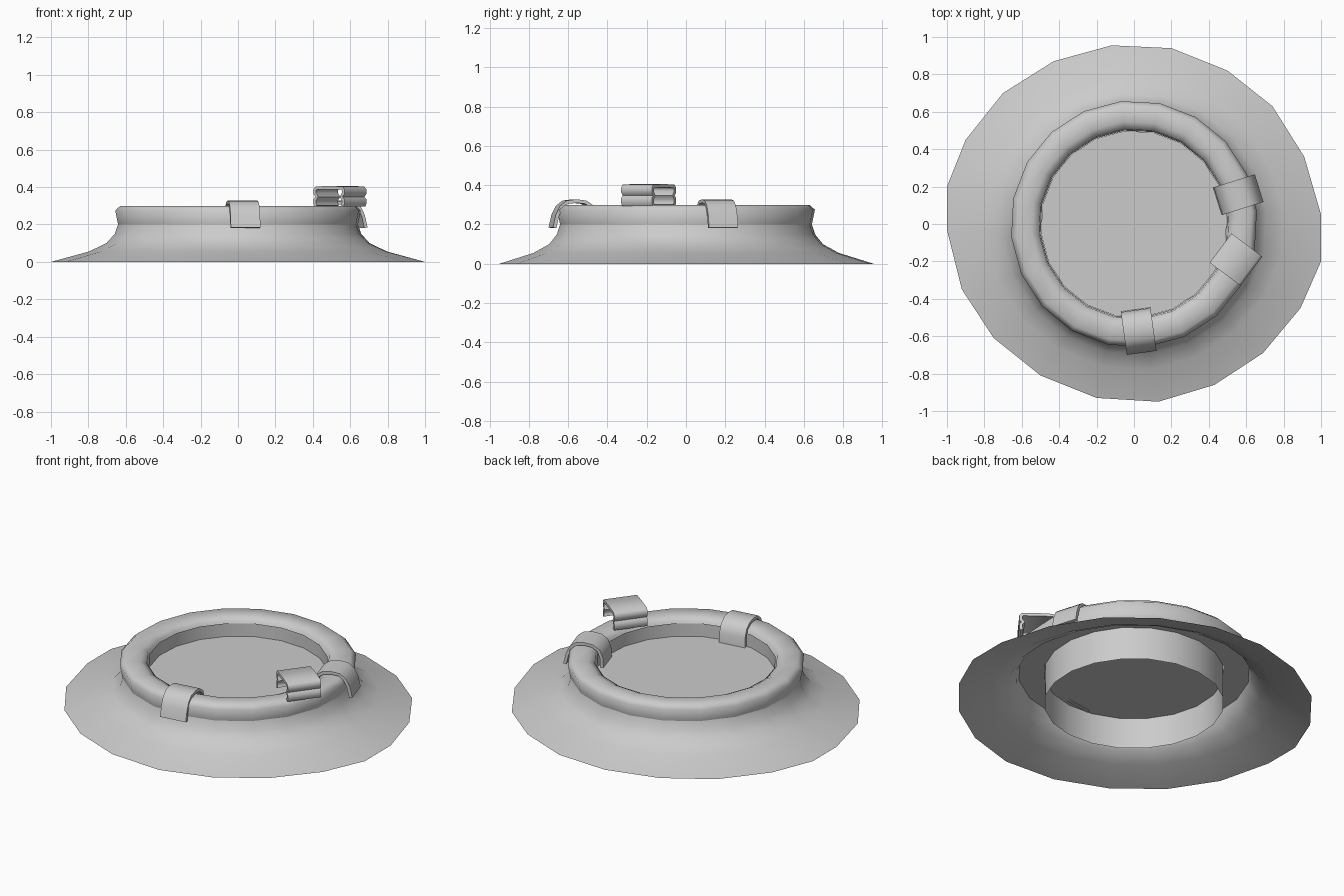
import bpy, bmesh, math
from mathutils import Vector

if "Cube" in bpy.data.objects:
    bpy.data.objects.remove(bpy.data.objects["Cube"])

N = 20
ANG = [math.radians(96 - 18 * k) for k in range(N)]


def finish(name, bm, angle=50):
    bmesh.ops.recalc_face_normals(bm, faces=bm.faces)
    me = bpy.data.meshes.new(name)
    bm.to_mesh(me)
    bm.free()
    ob = bpy.data.objects.new(name, me)
    bpy.context.collection.objects.link(ob)
    bpy.ops.object.select_all(action='DESELECT')
    ob.select_set(True)
    bpy.context.view_layer.objects.active = ob
    bpy.ops.object.shade_smooth_by_angle(angle=math.radians(angle))
    return ob


def circle(r, z):
    return [Vector((r * math.cos(a), r * math.sin(a), z)) for a in ANG]


def loft(name, rings, closed=False, angle=50):
    bm = bmesh.new()
    vs = [[bm.verts.new(p) for p in ring] for ring in rings]
    pairs = list(zip(vs, vs[1:])) + ([(vs[-1], vs[0])] if closed else [])
    for a, b in pairs:
        for i in range(N):
            j = (i + 1) % N
            bm.faces.new((a[i], a[j], b[j], b[i]))
    return finish(name, bm, angle)


# flared skirt with an uneven ground outline
outline = [(-.12, .955), (.20, .94), (.50, .82), (.74, .63), (.91, .36),
           (1, .05), (1, -.20), (.89, -.45), (.69, -.69), (.43, -.86),
           (.13, -.95), (-.20, -.93), (-.50, -.81), (-.75, -.61), (-.92, -.35),
           (-1, -.03), (-1, .20), (-.90, .45), (-.70, .70), (-.43, .87)]
base = [Vector((x, y, 0)) for x, y in outline]
rings = [base]
for t, z in [(.42, .055), (.15, .10), (.02, .15)]:
    ring = [c.lerp(b, t) for c, b in zip(circle(.655, 0), base)]
    rings.append([Vector((p.x, p.y, z)) for p in ring])
rings.append(circle(.645, .20))
loft("skirt", rings, angle=80)

# rounded rim
rim = [(.645, .20), (.66, .275), (.632, .30), (.55, .30), (.51, .28), (.502, .20)]
loft("rim", [circle(r, z) for r, z in rim], closed=True, angle=60)

# inner wall and flat surface inside it
loft("inner_wall", [circle(.50, .27), circle(.50, 0)])
bm = bmesh.new()
bm.faces.new([bm.verts.new(p) for p in circle(.50, .19)])
finish("inner_disc", bm)


# bent sheet: profile of (radial, height) points extruded sideways
def strap(name, profile, width, loc, turn):
    bm = bmesh.new()
    sides = [[bm.verts.new((r, s * width / 2, z)) for r, z in profile] for s in (-1, 1)]
    a, b = sides
    for i in range(len(profile) - 1):
        bm.faces.new((a[i], a[i + 1], b[i + 1], b[i]))
    bm.normal_update()
    if sum(f.normal.z for f in bm.faces) < 0:
        bmesh.ops.reverse_faces(bm, faces=bm.faces)
    me = bpy.data.meshes.new(name)
    bm.to_mesh(me)
    bm.free()
    ob = bpy.data.objects.new(name, me)
    bpy.context.collection.objects.link(ob)
    ob.location = (*loc, 0)
    ob.rotation_euler.z = math.radians(turn)
    mod = ob.modifiers.new("thickness", 'SOLIDIFY')
    mod.thickness = .018
    mod.offset = -1
    bpy.ops.object.select_all(action='DESELECT')
    ob.select_set(True)
    bpy.context.view_layer.objects.active = ob
    bpy.ops.object.modifier_apply(modifier="thickness")
    bpy.ops.object.shade_smooth_by_angle(angle=math.radians(60))


# straps draped over the rim
drape = [(-.112, .185), (-.108, .25), (-.09, .295), (-.05, .322), (0, .328),
         (.05, .322), (.085, .295), (.107, .25), (.122, .185)]
strap("front_strap", drape, .16, (.024, -.568), -82)
strap("side_strap", drape, .155, (.553, .155), 17.5)

# folded clasp resting on the rim
half = [(.096, .295), (.103, .31), (.103, .335), (.09, .348), (.103, .362),
        (.103, .388), (.09, .403)]
fold = [(-r, z) for r, z in half] + [(0, .406)] + half[::-1]
strap("folded_clasp", fold, .195, (.545, -.19), -37)
